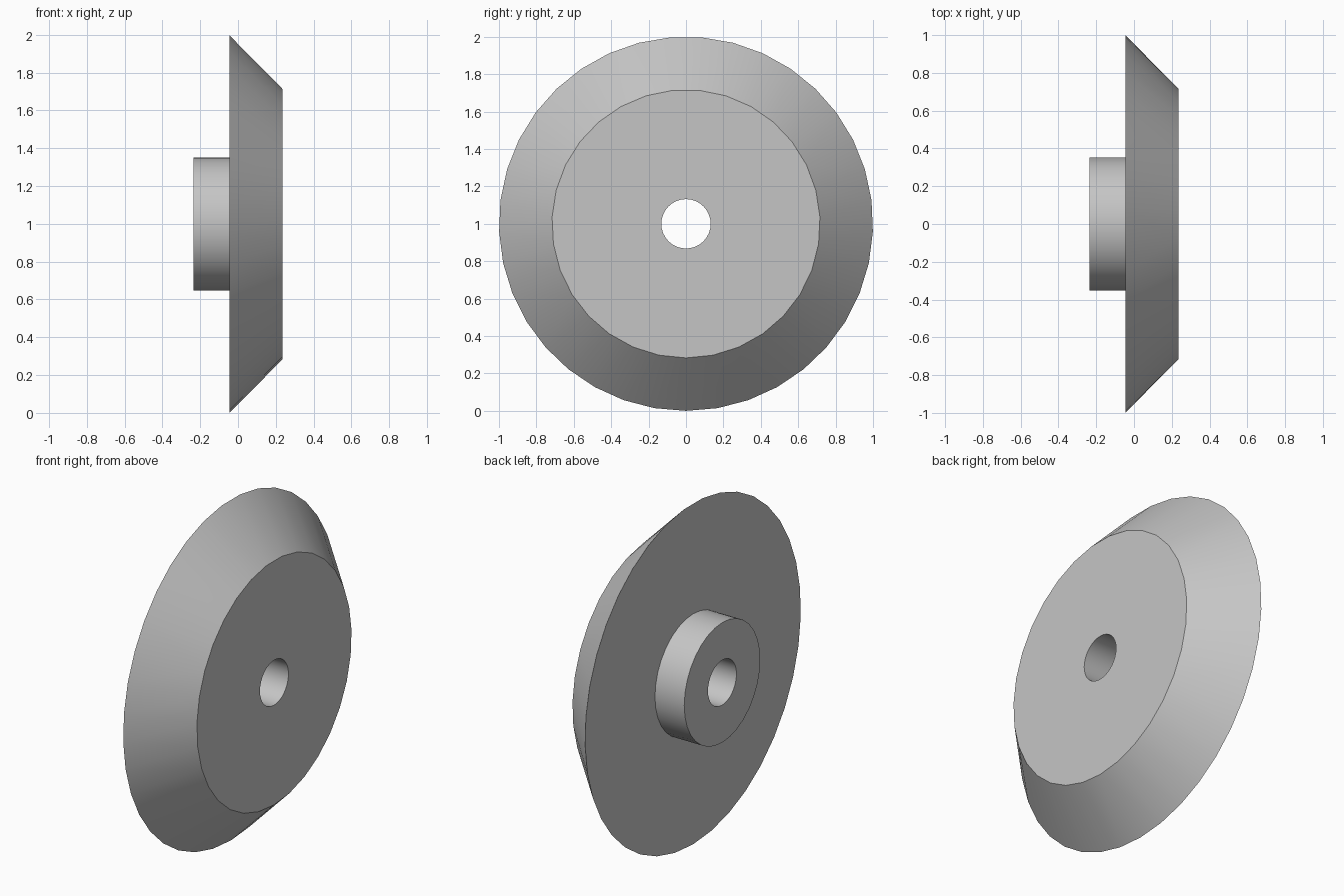
import bpy, bmesh
from math import pi, sin, cos, radians

cube = bpy.data.objects.get("Cube")
if cube:
    bpy.data.objects.remove(cube, do_unlink=True)

grey = bpy.data.materials.new("plain grey")
grey.use_nodes = True
colour = (0.56, 0.56, 0.56, 1)
grey.diffuse_color = colour
grey.node_tree.nodes["Principled BSDF"].inputs["Base Color"].default_value = colour

AXIS_Z = 1.0


def ring(bm, x, radius, sides):
    """Circle about the x axis, with its first corner at the bottom."""
    return [bm.verts.new((x, radius * sin(2 * pi * i / sides),
                          AXIS_Z - radius * cos(2 * pi * i / sides)))
            for i in range(sides)]


def zip_rings(bm, a, b):
    """Join two rings, which may have different numbers of corners."""
    i = j = 0
    while i < len(a) or j < len(b):
        va, vb = a[i % len(a)], b[j % len(b)]
        step_a = (i + 0.5) / len(a)
        step_b = (j + 0.5) / len(b)
        if j >= len(b) or (i < len(a) and step_a <= step_b):
            i += 1
            bm.faces.new((va, a[i % len(a)], vb))
        else:
            j += 1
            bm.faces.new((va, b[j % len(b)], vb))


# Closed profile: bore, front face, bevelled rim, back face, hub
FRONT, BACK, HUB_END = 0.235, -0.045, -0.235
BORE, HUB = 0.132, 0.352
profile = [
    (FRONT, BORE, 32),
    (FRONT, 0.717, 31),
    (BACK, 1.0, 37),
    (BACK, HUB, 32),
    (HUB_END, HUB, 32),
    (HUB_END, BORE, 32),
]

bm = bmesh.new()
rings = [ring(bm, *p) for p in profile]
for k, current in enumerate(rings):
    zip_rings(bm, current, rings[(k + 1) % len(rings)])
bmesh.ops.recalc_face_normals(bm, faces=bm.faces)

mesh = bpy.data.meshes.new("bevelled_wheel_with_hub")
bm.to_mesh(mesh)
bm.free()
mesh.materials.append(grey)
wheel = bpy.data.objects.new("bevelled_wheel_with_hub", mesh)
bpy.context.collection.objects.link(wheel)

# Smooth round surfaces, crisp corners
bpy.ops.object.select_all(action='DESELECT')
wheel.select_set(True)
bpy.context.view_layer.objects.active = wheel
bpy.ops.object.shade_smooth_by_angle(angle=radians(30))
